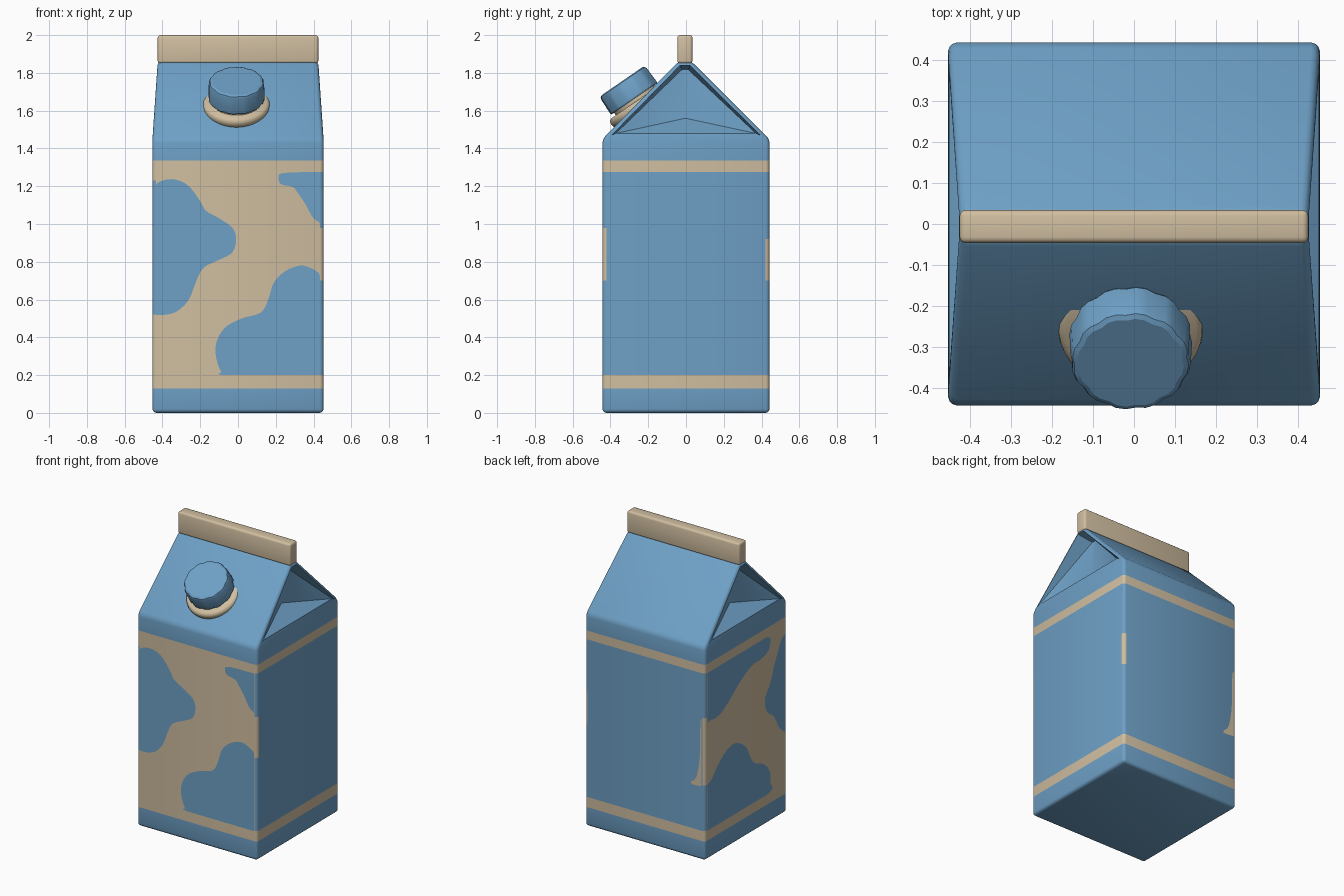
import bpy, bmesh, math
from mathutils import Vector, Matrix

if "Cube" in bpy.data.objects:
    bpy.data.objects.remove(bpy.data.objects["Cube"])

W, D = 0.453, 0.442          # half width and half depth
EAVE, RIDGE, BEV = 1.45, 1.86, 0.02
LOW, HIGH = 0.20, 1.275      # limits of the patterned zone


def material(name, rgb):
    m = bpy.data.materials.new(name)
    m.diffuse_color = (*rgb, 1)
    m.use_nodes = True
    m.node_tree.nodes["Principled BSDF"].inputs["Base Color"].default_value = m.diffuse_color
    return m


BLUE = material("carton blue", (0.156, 0.352, 0.565))
CREAM = material("cream", (0.63, 0.515, 0.352))


def finish(bm, name, mats, angle=40):
    me = bpy.data.meshes.new(name)
    bm.to_mesh(me)
    bm.free()
    for m in mats:
        me.materials.append(m)
    for p in me.polygons:
        p.use_smooth = True
    me.set_sharp_from_angle(angle=math.radians(angle))
    ob = bpy.data.objects.new(name, me)
    bpy.context.scene.collection.objects.link(ob)
    return ob


# Carton: box with a gabled top, rounded edges
bm = bmesh.new()
rings = [[bm.verts.new((sx * x, sy * y + oy, z))
          for sx, sy in ((-1, -1), (1, -1), (1, 1), (-1, 1))]
         for x, y, oy, z in ((W, D, 0, 0), (W, D, 0, EAVE), (0.425, 0.035, -0.005, RIDGE))]
bm.faces.new(rings[0][::-1])
bm.faces.new(rings[2])
for a, b in zip(rings, rings[1:]):
    for i in range(4):
        j = (i + 1) % 4
        bm.faces.new((a[i], a[j], b[j], b[i]))
bmesh.ops.bevel(bm, geom=bm.edges[:], offset=BEV, segments=3, profile=0.5, affect='EDGES')

# Folded-in triangles under both ends of the roof
for s in (-1, 1):
    bm.normal_update()
    gable = max((f for f in bm.faces if f.normal.x * s > 0.9
                 and f.calc_center_median().z > EAVE + 0.05), key=lambda f: f.calc_area())
    bmesh.ops.inset_region(bm, faces=[gable], thickness=0.025)
    for v in gable.verts:
        if v.co.z > 1.65:
            v.co.x -= s * 0.11
    tip = bmesh.ops.poke(bm, faces=[gable])["verts"][0]
    tip.co = (s * 0.33, -0.003, 1.56)

# Horizontal cuts, then colour by height and direction
corner_cream = {(-1, -1): ((LOW, 0.52), (1.23, HIGH)), (1, -1): ((0.70, 0.98),),
                (-1, 1): ((0.51, 0.97),), (1, 1): ((0.70, 0.92),)}
cuts = {0.13, LOW, HIGH, 1.335} | {z for r in corner_cream.values() for p in r for z in p}
for z in cuts:
    bmesh.ops.bisect_plane(bm, geom=bm.verts[:] + bm.edges[:] + bm.faces[:],
                           plane_co=(0, 0, z), plane_no=(0, 0, 1))
bm.normal_update()
for f in bm.faces:
    c, n = f.calc_center_bounds(), f.normal
    cream = False
    if 0.13 < c.z < LOW or HIGH < c.z < 1.335:
        cream = True
    elif LOW < c.z < HIGH:
        if max(abs(n.x), abs(n.y)) > 0.99:
            cream = n.x < -0.99 or n.y < -0.99
        else:
            key = (1 if c.x > 0 else -1, 1 if c.y > 0 else -1)
            cream = any(a < c.z < b for a, b in corner_cream[key])
    f.material_index = int(cream)
finish(bm, "carton", [BLUE, CREAM])


# Painted patches: thin smooth-edged plates lying on the walls
def patch(name, pts, place, out, mat, limit):
    P = [Vector(p) for p in pts]
    P = [P[0]] + P + [P[-1]]
    outline = []
    for a, b, c, d in zip(P, P[1:], P[2:], P[3:]):
        for k in range(4):
            t = k / 4
            outline.append(0.5 * (2 * b + (c - a) * t + (2 * a - 5 * b + 4 * c - d) * t * t
                                  + (3 * b - a - 3 * c + d) * t ** 3))
    outline.append(P[-1])
    bm = bmesh.new()
    verts = [bm.verts.new(place(max(-limit, min(limit, u)), max(LOW, min(HIGH, z))))
             for u, z in outline]
    bmesh.ops.remove_doubles(bm, verts=verts, dist=0.0005)
    f = bm.faces.new([v for v in verts if v.is_valid])
    f.normal_update()
    if f.normal.dot(Vector(out)) < 0:
        f.normal_flip()
    finish(bm, name, [mat])


def on_front(u, z):
    return (u, -D - 0.003, z)


def on_left(u, z):
    return (-W - 0.003, u, z)


def on_back(u, z):
    return (u, D + 0.003, z)


FX, FY = W - BEV, D - BEV
patch("front_patch_left", [
    (-.45, 1.20), (-.40, 1.23), (-.33, 1.235), (-.26, 1.20), (-.20, 1.12), (-.17, 1.07),
    (-.10, 1.03), (-.03, .98), (-.01, .92), (-.03, .85), (-.10, .81), (-.18, .77), (-.22, .70),
    (-.26, .60), (-.32, .54), (-.38, .52), (-.45, .52)], on_front, (0, -1, 0), BLUE, FX)
patch("front_patch_low", [
    (.45, .72), (.40, .76), (.33, .78), (.25, .75), (.19, .69), (.16, .60), (.12, .53),
    (.02, .50), (-.07, .45), (-.115, .37), (-.115, .29), (-.09, .22), (-.06, .20),
    (.45, .20)], on_front, (0, -1, 0), BLUE, FX)
patch("front_patch_high", [
    (.45, 1.0), (.40, 1.03), (.36, 1.10), (.32, 1.16), (.29, 1.195), (.23, 1.21),
    (.215, 1.24), (.24, 1.27), (.45, 1.275)], on_front, (0, -1, 0), BLUE, FX)
patch("side_patch_front", [
    (-.45, 1.23), (-.38, 1.20), (-.30, 1.05), (-.26, .95), (-.20, .86), (-.22, .77),
    (-.30, .70), (-.36, .60), (-.45, .53)], on_left, (-1, 0, 0), BLUE, FY)
patch("side_patch_high", [
    (-.22, 1.275), (-.26, 1.25), (-.24, 1.18), (-.16, 1.15), (-.05, 1.14), (.085, 1.07),
    (.18, 1.0), (.29, .94), (.38, .94), (.45, .97), (.45, 1.275)],
    on_left, (-1, 0, 0), BLUE, FY)
patch("side_patch_low", [
    (.45, .51), (.38, .53), (.29, .62), (.18, .68), (.085, .67), (-.005, .60), (-.05, .51),
    (-.10, .46), (-.19, .42), (-.25, .35), (-.26, .27), (-.22, .20), (.45, .20)],
    on_left, (-1, 0, 0), BLUE, FY)
patch("back_patch", [
    (-.43, .96), (-.42, .93), (-.415, .70), (-.39, .56), (-.35, .515), (-.36, .50),
    (-.43, .505)], on_back, (0, 1, 0), CREAM, FX)

# Sealed fin on the ridge
bm = bmesh.new()
bmesh.ops.create_cube(bm, size=1, matrix=Matrix.Translation((0, -0.006, 1.925))
                      @ Matrix.Diagonal((0.85, 0.08, 0.15, 1)))
bmesh.ops.bevel(bm, geom=bm.edges[:], offset=0.014, segments=3, profile=0.5, affect='EDGES')
finish(bm, "top_fin", [CREAM])

# Spout collar, neck and ribbed cap, turned around one tilted axis
SPOUT = Matrix.Translation((-0.008, -0.275, 1.664)) @ Matrix.Rotation(math.radians(34.5), 4, 'X')


def turned(name, profile, sides, mat, angle, rib=0):
    bm = bmesh.new()
    loops = []
    for r, z in profile:
        loop = []
        for i in range(sides):
            a = 2 * math.pi * (i + 0.5) / sides
            q = r - (rib if i % 3 == 0 else 0)
            loop.append(bm.verts.new(SPOUT @ Vector((q * math.cos(a), q * math.sin(a), z))))
        loops.append(loop)
    for a, b in zip(loops, loops[1:]):
        for i in range(sides):
            j = (i + 1) % sides
            bm.faces.new((a[i], a[j], b[j], b[i]))
    bm.faces.new(loops[0][::-1])
    bm.faces.new(loops[-1])
    finish(bm, name, [mat], angle)


turned("spout_collar", [(.165, -.075), (.174, -.065), (.178, -.045), (.174, -.027), (.16, -.018)],
       40, CREAM, 50)
turned("spout_neck", [(.13, -.06), (.13, .01)], 32, CREAM, 40)
turned("cap", [(.146, -.002), (.15, .006), (.147, .095), (.142, .106), (.13, .112)],
       36, BLUE, 25, rib=0.005)
